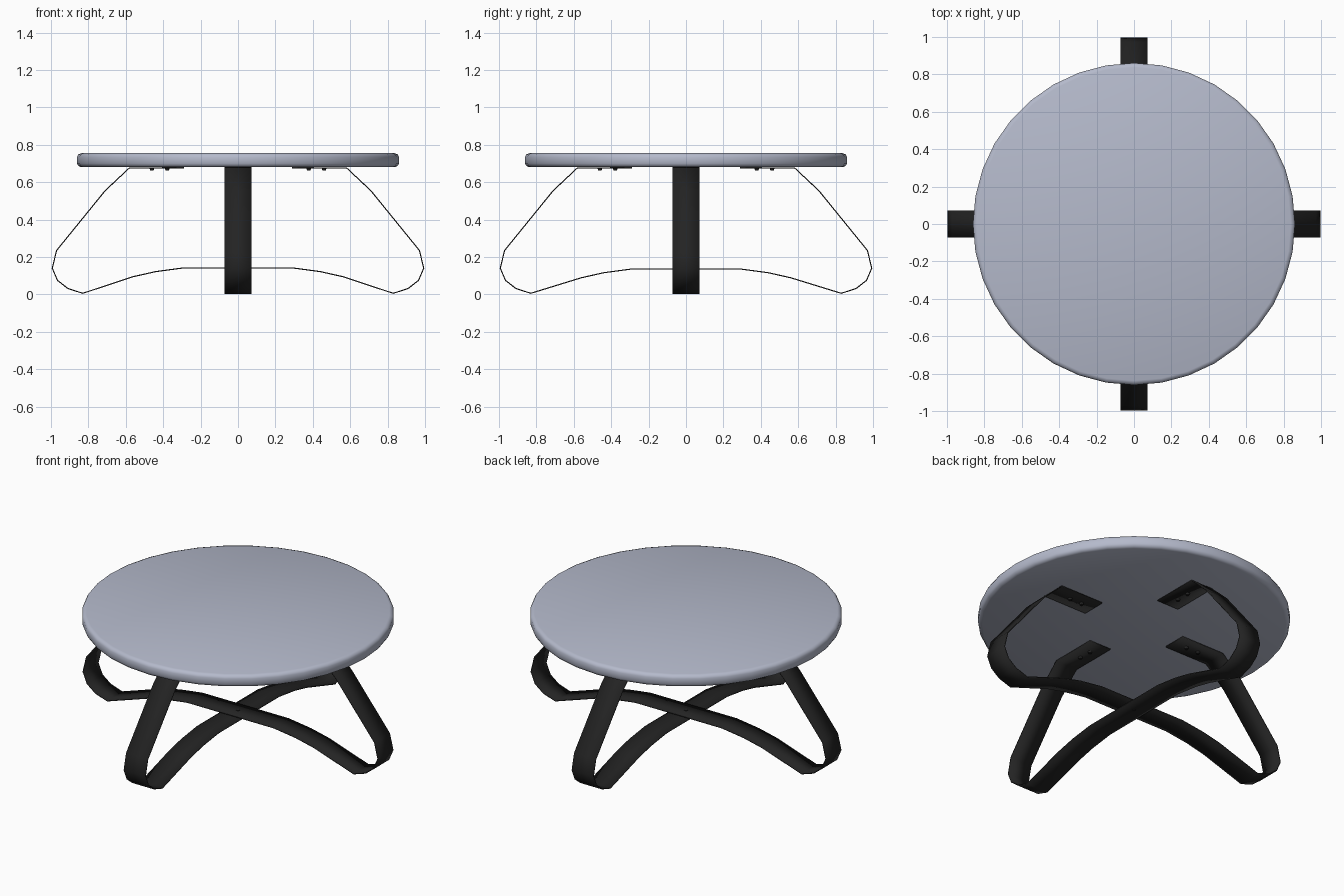
import bpy, bmesh, math
from mathutils import Matrix

if "Cube" in bpy.data.objects:
    bpy.data.objects.remove(bpy.data.objects["Cube"])


def material(name, rgb):
    m = bpy.data.materials.new(name)
    m.diffuse_color = (*rgb, 1)
    m.use_nodes = True
    m.node_tree.nodes["Principled BSDF"].inputs["Base Color"].default_value = m.diffuse_color
    return m


TOP = material("blue grey top", (0.46, 0.49, 0.60))
STEEL = material("black steel", (0.017, 0.017, 0.017))


def finish(bm, name, mat, angle=35):
    bmesh.ops.recalc_face_normals(bm, faces=bm.faces)
    me = bpy.data.meshes.new(name)
    bm.to_mesh(me)
    bm.free()
    ob = bpy.data.objects.new(name, me)
    bpy.context.collection.objects.link(ob)
    me.materials.append(mat)
    bpy.ops.object.select_all(action='DESELECT')
    bpy.context.view_layer.objects.active = ob
    ob.select_set(True)
    bpy.ops.object.shade_smooth_by_angle(angle=math.radians(angle))
    return ob


# Round tabletop with a softened rim, lathed from a profile
profile = [(0, 0.68), (0.838, 0.68), (0.853, 0.686), (0.861, 0.70),
           (0.861, 0.735), (0.854, 0.749), (0.838, 0.755), (0, 0.755)]
bm = bmesh.new()
vs = [bm.verts.new((r, 0, z)) for r, z in profile]
es = [bm.edges.new(p) for p in zip(vs, vs[1:])]
bmesh.ops.spin(bm, geom=vs + es, axis=(0, 0, 1), cent=(0, 0, 0),
               angle=math.tau, steps=36, use_duplicate=False)
bmesh.ops.remove_doubles(bm, verts=bm.verts, dist=0.0001)
finish(bm, "tabletop", TOP, 50)

# Bent flat-bar leg loops: half path from pad to centre, mirrored
HALF = [(0.29, 0.677), (0.58, 0.677), (0.71, 0.555), (0.97, 0.235),
        (0.993, 0.14), (0.965, 0.075), (0.91, 0.032), (0.83, 0.006),
        (0.56, 0.095), (0.44, 0.122), (0.29, 0.142)]
WIDTH, THICK = 0.146, 0.006


def leg_loop(name, turn, drop):
    half = [(x, z - drop * (x < 0.7 and z < 0.3)) for x, z in HALF]
    path = half + [(-x, z) for x, z in reversed(half)]
    bm = bmesh.new()
    rows = [[bm.verts.new((x, s * WIDTH / 2, z)) for s in (-1, 1)] for x, z in path]
    for a, b in zip(rows, rows[1:]):
        bm.faces.new((a[0], a[1], b[1], b[0]))
    bmesh.ops.transform(bm, matrix=Matrix.Rotation(turn, 4, 'Z'), verts=bm.verts)
    ob = finish(bm, name, STEEL)
    mod = ob.modifiers.new("thickness", 'SOLIDIFY')
    mod.thickness, mod.offset = THICK, 0


leg_loop("side_leg_loop", 0, 0)
leg_loop("front_back_leg_loop", math.pi / 2, 0.006)


# Screw heads under each pad, plus one bolt at the crossing
def screws(name, spots, radius, height):
    bm = bmesh.new()
    for p in spots:
        bmesh.ops.create_cone(bm, cap_ends=True, segments=12, radius1=radius * 0.7,
                              radius2=radius, depth=height,
                              matrix=Matrix.Translation(p))
    finish(bm, name, STEEL)


spots = [(r * math.cos(k * math.pi / 2), r * math.sin(k * math.pi / 2), 0.669)
         for k in range(4) for r in (0.378, 0.46)]
screws("pad_screws", spots, 0.013, 0.012)
screws("centre_bolt", [(0, 0, 0.139)], 0.012, 0.018)
